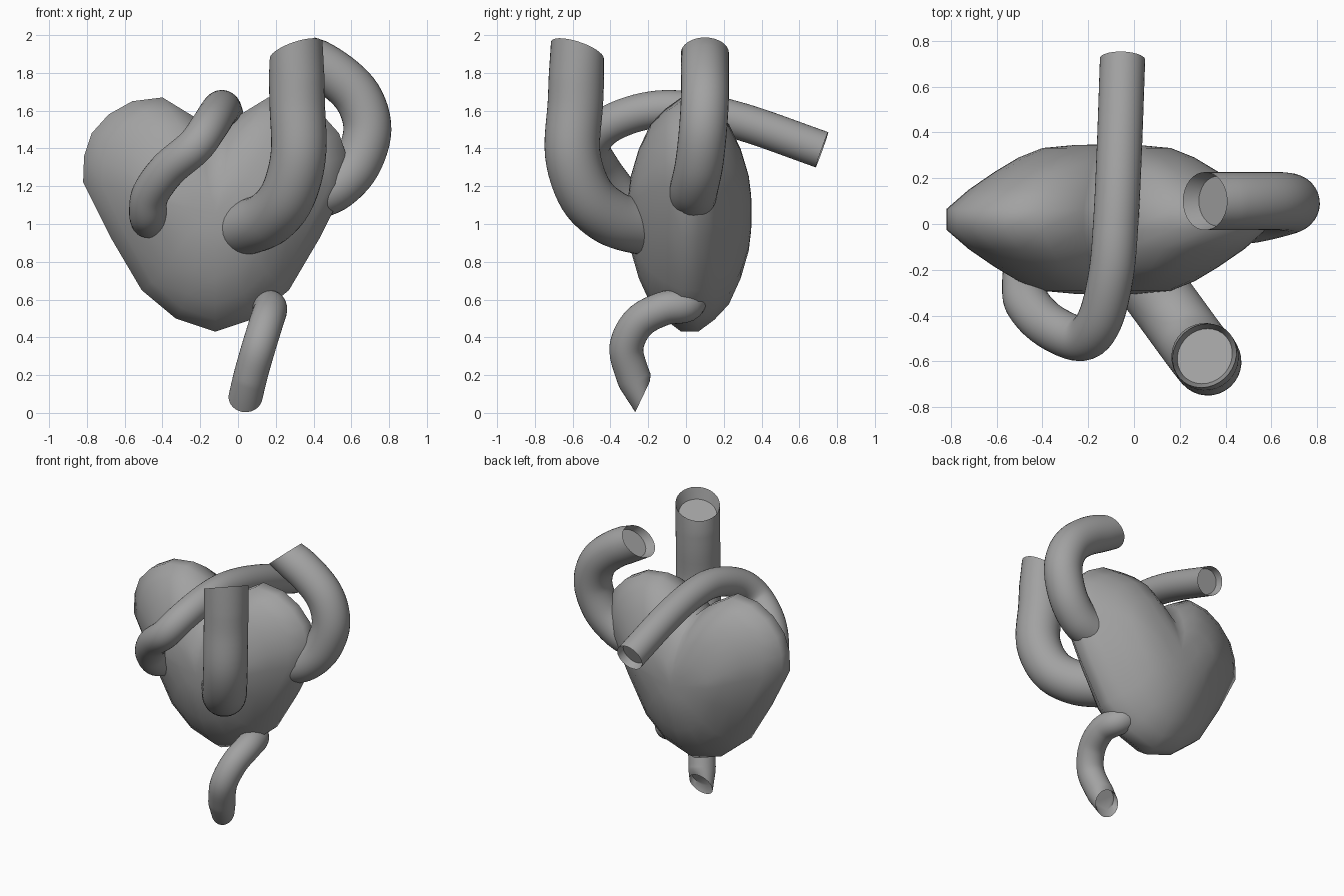
import bpy, bmesh, math
from mathutils import Vector, Quaternion

if "Cube" in bpy.data.objects:
    bpy.data.objects.remove(bpy.data.objects["Cube"])

grey = bpy.data.materials.new("plain grey")
grey.diffuse_color = (0.36, 0.36, 0.36, 1)
grey.use_nodes = True
grey.node_tree.nodes["Principled BSDF"].inputs["Base Color"].default_value = grey.diffuse_color


def finish(bm, name, angle):
    mesh = bpy.data.meshes.new(name)
    bm.to_mesh(mesh)
    bm.free()
    mesh.materials.append(grey)
    obj = bpy.data.objects.new(name, mesh)
    bpy.context.collection.objects.link(obj)
    bpy.ops.object.select_all(action='DESELECT')
    obj.select_set(True)
    bpy.context.view_layer.objects.active = obj
    bpy.ops.object.shade_smooth_by_angle(angle=math.radians(angle))
    return obj


def spline(points, steps=6):
    """Smooth path through the given points."""
    p = [Vector(q) for q in points]
    p = [2 * p[0] - p[1]] + p + [2 * p[-1] - p[-2]]
    out = []
    for i in range(1, len(p) - 2):
        a, b, c, d = p[i - 1:i + 3]
        for k in range(steps):
            t = k / steps
            out.append(0.5 * (2 * b + (c - a) * t + (2 * a - 5 * b + 4 * c - d) * t * t
                              + (3 * b - a - 3 * c + d) * t ** 3))
    return out + [p[-2]]


def tube(name, radius, points, end_normal=None, sides=32):
    """Pipe along a path; the last rim can be slanted and holds a recessed floor."""
    path = spline(points)
    if end_normal:
        path = [c for c in path[:-1] if (c - path[-1]).length > radius * 0.85] + path[-1:]
    bm = bmesh.new()
    rings = []
    old = None
    for i, c in enumerate(path):
        t = (path[min(i + 1, len(path) - 1)] - path[max(i - 1, 0)]).normalized()
        if i == len(path) - 1 and end_normal:
            t = Vector(end_normal).normalized()
        if old is None:
            side = t.orthogonal().normalized()
        else:
            side = old.rotation_difference(t) @ side
        old = t
        rings.append([bm.verts.new(c + Quaternion(t, math.tau * k / sides) @ side * radius)
                      for k in range(sides)])
    # Recessed floor inside the mouth
    back = (path[-2] - path[-1]).normalized() * radius * 0.5
    rings.append([bm.verts.new(path[-1] + (v.co - path[-1]) * 0.86 + back) for v in rings[-1]])
    for a, b in zip(rings, rings[1:]):
        for k in range(sides):
            n = (k + 1) % sides
            bm.faces.new((a[k], a[n], b[n], b[k]))
    bm.faces.new(rings[-1])
    return finish(bm, name, 50)


# Heart body: one half outline mirrored, then shrunk in rings towards both faces
CX, CY, CZ = -0.12, 0.02, 1.06
half = [(0, 1.47), (0.1, 1.56), (0.28, 1.67), (0.44, 1.65), (0.565, 1.58), (0.655, 1.48),
        (0.695, 1.36), (0.70, 1.22), (0.555, 0.93), (0.39, 0.65), (0.21, 0.50), (0, 0.43)]
outline = half + [(-x, z) for x, z in half[-2:0:-1]]
# width scale, height scale, half thickness
layers = [(1.0, 1.0, 0.045), (0.86, 0.9, 0.13), (0.70, 0.77, 0.207), (0.55, 0.55, 0.27),
          (0.40, 0.32, 0.312), (0.2, 0.15, 0.325)]
sections = [(s, q, -h) for s, q, h in reversed(layers)] + layers
bm = bmesh.new()
rings = [[bm.verts.new((CX + x * s, CY + h, CZ + (z - CZ) * q)) for x, z in outline]
         for s, q, h in sections]
count = len(outline)
for a, b in zip(rings, rings[1:]):
    for k in range(count):
        n = (k + 1) % count
        bm.faces.new((a[k], a[n], b[n], b[k]))
for ring, y in ((rings[0], -0.328), (rings[-1], 0.328)):
    tip = bm.verts.new((CX, CY + y, CZ))
    for k in range(count):
        bm.faces.new((ring[k], ring[(k + 1) % count], tip))
bmesh.ops.recalc_face_normals(bm, faces=bm.faces)
finish(bm, "heart_body", 80)

# Large front vessel, rising to a slanted mouth
tube("large_front_vessel", 0.147,
     [(0.0, -0.17, 0.985), (0.06, -0.25, 0.988), (0.17, -0.40, 1.035), (0.265, -0.53, 1.155),
      (0.32, -0.60, 1.37), (0.313, -0.585, 1.65), (0.308, -0.575, 1.92)],
     (-0.34, 0.34, 1))

# Side vessel hooking over the right
tube("side_vessel", 0.127,
     [(0.28, 0.03, 1.13), (0.40, 0.035, 1.15), (0.52, 0.045, 1.20), (0.63, 0.07, 1.32),
      (0.685, 0.09, 1.50), (0.635, 0.10, 1.67), (0.50, 0.10, 1.80), (0.31, 0.10, 1.905)],
     (-0.65, 0, 0.76))

# Thin vessel arching over the top to the back
tube("arching_vessel", 0.099,
     [(-0.47, -0.17, 1.02), (-0.477, -0.27, 1.06), (-0.463, -0.35, 1.16), (-0.37, -0.445, 1.29),
      (-0.23, -0.5, 1.41), (-0.15, -0.42, 1.52), (-0.10, -0.22, 1.597),
      (-0.08, 0.0, 1.605), (-0.065, 0.3, 1.54), (-0.05, 0.72, 1.393)])

# Lower vessel, bending down to a slanted mouth
tube("lower_vessel", 0.09,
     [(0.04, 0.03, 0.63), (0.14, 0.0, 0.57), (0.17, -0.12, 0.552), (0.15, -0.25, 0.48),
      (0.11, -0.315, 0.35), (0.07, -0.285, 0.21), (0.04, -0.23, 0.085)],
     (0, 0.905, -0.43))
